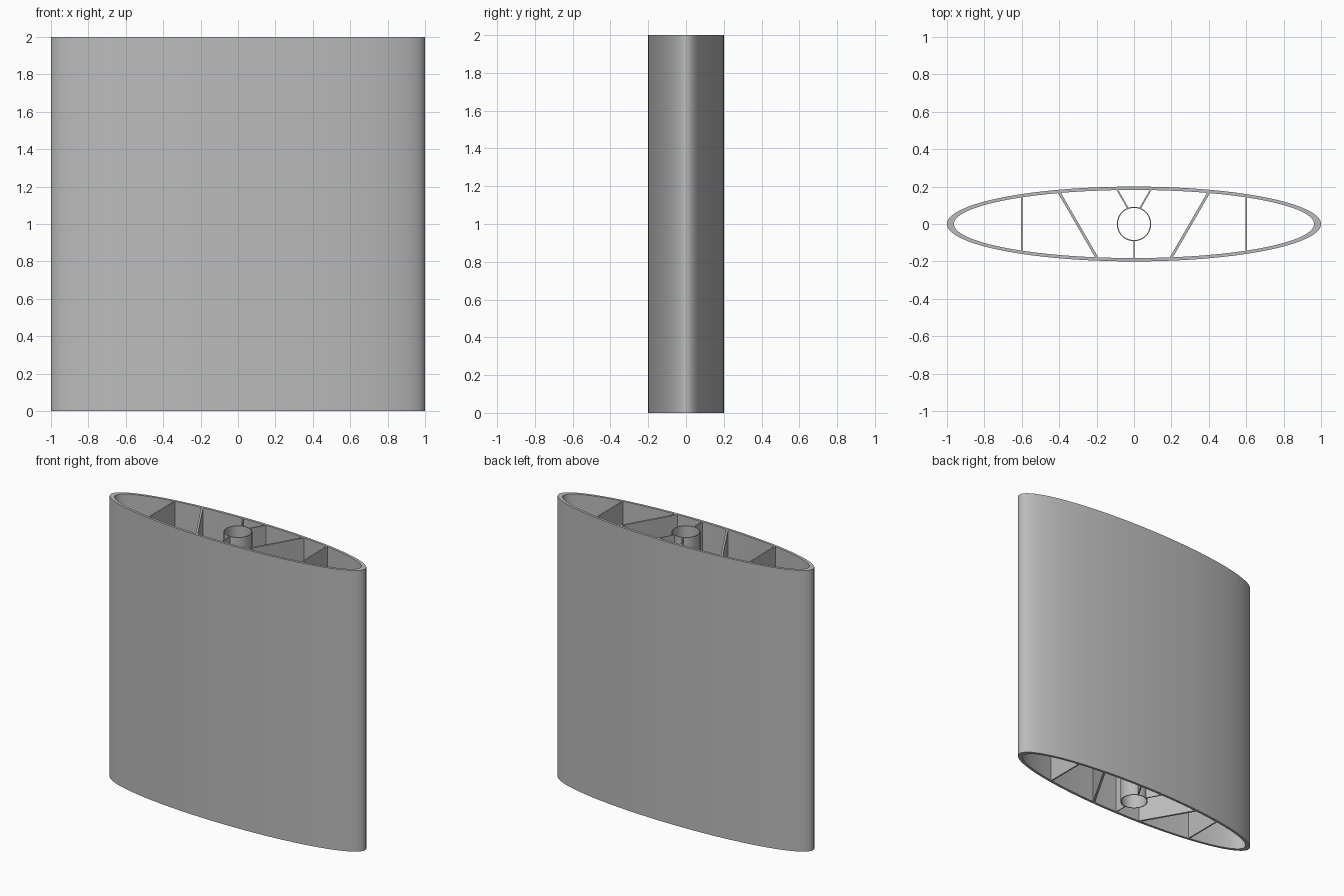
import bpy
import math
from mathutils import Vector

HEIGHT = 2.0

cube = bpy.data.objects.get("Cube")
if cube:
    bpy.data.objects.remove(cube, do_unlink=True)

# Single grey material
grey = bpy.data.materials.new("plain grey")
grey.use_nodes = True
colour = (0.5, 0.5, 0.5, 1)
grey.diffuse_color = colour
grey.node_tree.nodes["Principled BSDF"].inputs["Base Color"].default_value = colour


def add_part(name, verts, faces, smooth=False):
    mesh = bpy.data.meshes.new(name)
    mesh.from_pydata(verts, [], faces)
    mesh.materials.append(grey)
    obj = bpy.data.objects.new(name, mesh)
    bpy.context.collection.objects.link(obj)
    if smooth:
        bpy.ops.object.select_all(action="DESELECT")
        obj.select_set(True)
        bpy.context.view_layer.objects.active = obj
        bpy.ops.object.shade_smooth_by_angle(angle=math.radians(35))
    return obj


def hollow_wall(name, outer, inner, sides):
    """Open-ended elliptical tube; outer and inner are (x, y) radii."""
    rings = [(outer, 0), (outer, HEIGHT), (inner, HEIGHT), (inner, 0)]
    verts, faces = [], []
    for (rx, ry), z in rings:
        for i in range(sides):
            a = math.tau * i / sides
            verts.append((rx * math.cos(a), ry * math.sin(a), z))
    for r in range(4):
        s = (r + 1) % 4
        for i in range(sides):
            j = (i + 1) % sides
            faces.append((r * sides + i, r * sides + j, s * sides + j, s * sides + i))
    return add_part(name, verts, faces, smooth=True)


def rib(name, start, end, thickness):
    """Full-height flat plate between two plan points."""
    a, b = Vector(start), Vector(end)
    d = (b - a).normalized()
    n = Vector((-d.y, d.x)) * thickness / 2
    plan = [a - n, b - n, b + n, a + n]
    verts = [(p.x, p.y, z) for z in (0, HEIGHT) for p in plan]
    faces = [(3, 2, 1, 0), (4, 5, 6, 7)]
    faces += [(i, (i + 1) % 4, (i + 1) % 4 + 4, i + 4) for i in range(4)]
    return add_part(name, verts, faces)


# Outer shell and central tube
hollow_wall("outer_shell", (1.0, 0.2), (0.963, 0.182), 128)
hollow_wall("centre_tube", (0.092, 0.092), (0.086, 0.086), 64)

# Mirrored ribs
for side, s in (("left", 1), ("right", -1)):
    rib(side + "_straight_rib", (s * 0.6, -0.15), (s * 0.6, 0.15), 0.01)
    rib(side + "_slanted_rib", (s * 0.195, -0.186), (s * 0.403, 0.174), 0.014)
    rib(side + "_tube_spoke", (s * 0.032, 0.083), (s * 0.091, 0.186), 0.008)

# Single spoke at the front of the tube
rib("front_tube_spoke", (0, -0.19), (0, -0.089), 0.006)
